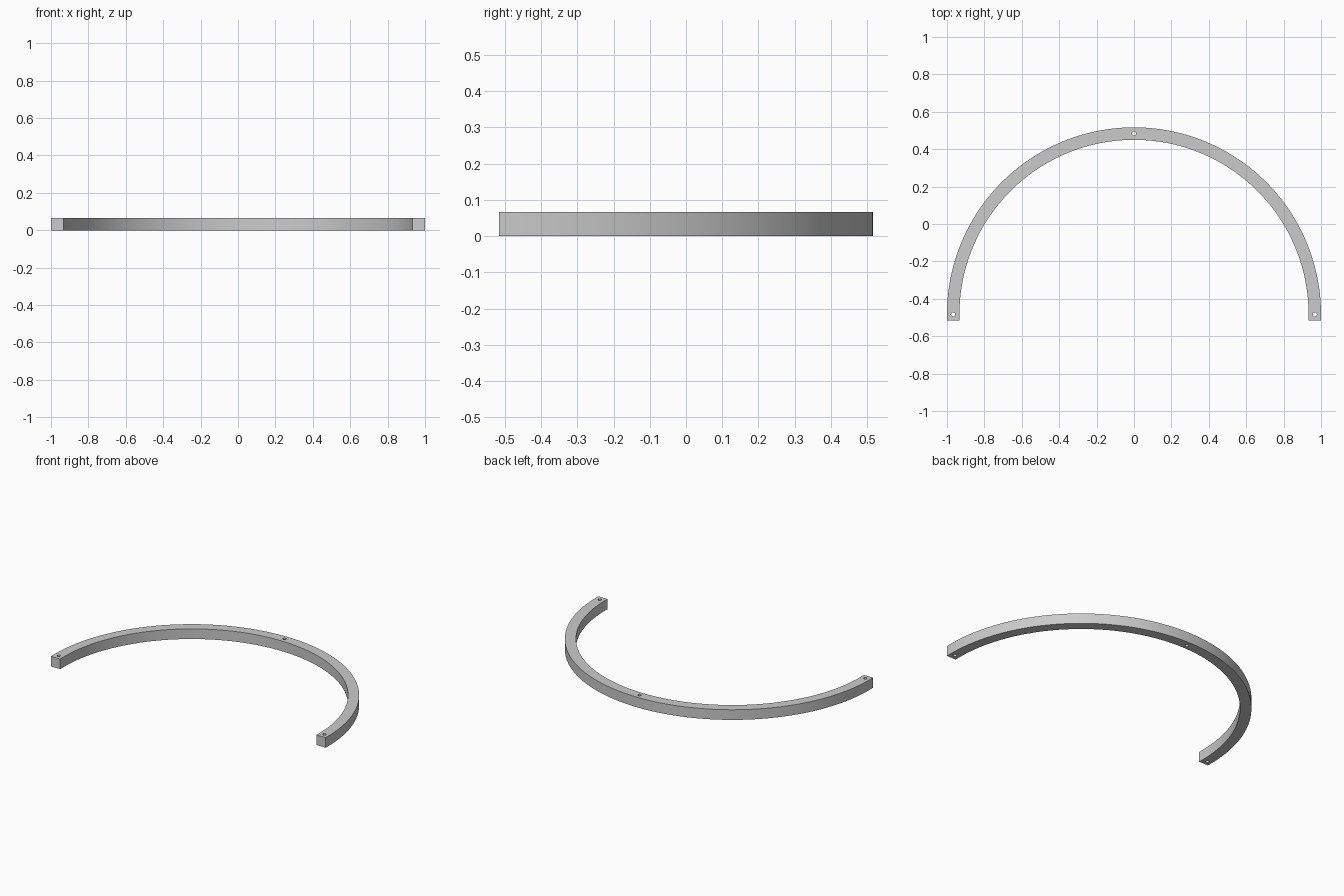
import bpy
import bmesh
import math

cube = bpy.data.objects.get("Cube")
if cube:
    bpy.data.objects.remove(cube, do_unlink=True)

BAR = 1 / 15                  # square bar thickness
OUTER, INNER = 1.0, 1.0 - BAR
MID = (OUTER + INNER) / 2
CENTRE_Y = -(OUTER - BAR / 2) / 2
SEGMENTS = 96

grey = bpy.data.materials.new("plain grey")
grey.use_nodes = True
colour = (0.6, 0.6, 0.6, 1)
grey.diffuse_color = colour
grey.node_tree.nodes["Principled BSDF"].inputs["Base Color"].default_value = colour

# Centreline stations: a half circle with a short straight end on each side
stations = [(0, -BAR / 2)]
stations += [(math.pi * i / SEGMENTS, 0) for i in range(SEGMENTS + 1)]
stations += [(math.pi, -BAR / 2)]

# Square section swept along the stations
bm = bmesh.new()
rings = []
for angle, shift in stations:
    rings.append([bm.verts.new((r * math.cos(angle),
                                r * math.sin(angle) + CENTRE_Y + shift, z))
                  for r, z in ((INNER, 0), (OUTER, 0), (OUTER, BAR), (INNER, BAR))])
for a, b in zip(rings, rings[1:]):
    for i in range(4):
        j = (i + 1) % 4
        bm.faces.new((a[i], a[j], b[j], b[i]))
bm.faces.new(rings[0])
bm.faces.new(rings[-1])
bmesh.ops.recalc_face_normals(bm, faces=bm.faces)
mesh = bpy.data.meshes.new("half_ring")
bm.to_mesh(mesh)
bm.free()
mesh.materials.append(grey)
ring = bpy.data.objects.new("half_ring", mesh)
bpy.context.collection.objects.link(ring)

# Through holes at both ends and at the crown
cutters = []
for angle in (0, math.pi / 2, math.pi):
    bpy.ops.mesh.primitive_cylinder_add(
        vertices=24, radius=0.011, depth=BAR * 3,
        location=(MID * math.cos(angle), MID * math.sin(angle) + CENTRE_Y, BAR / 2))
    cutter = bpy.context.object
    cutter.name = "hole_cutter"
    cutter.hide_render = True
    cutter.data.materials.append(grey)
    cutters.append(cutter)
    cut = ring.modifiers.new("hole", "BOOLEAN")
    cut.operation = "DIFFERENCE"
    cut.solver = "EXACT"
    cut.object = cutter

# Bake the holes and drop the cutters
bpy.context.view_layer.update()
graph = bpy.context.evaluated_depsgraph_get()
drilled = bpy.data.meshes.new_from_object(ring.evaluated_get(graph))
ring.modifiers.clear()
ring.data = drilled
for cutter in cutters:
    bpy.data.objects.remove(cutter, do_unlink=True)

bpy.ops.object.select_all(action="DESELECT")
ring.select_set(True)
bpy.context.view_layer.objects.active = ring
bpy.ops.object.shade_smooth_by_angle(angle=math.radians(30))
